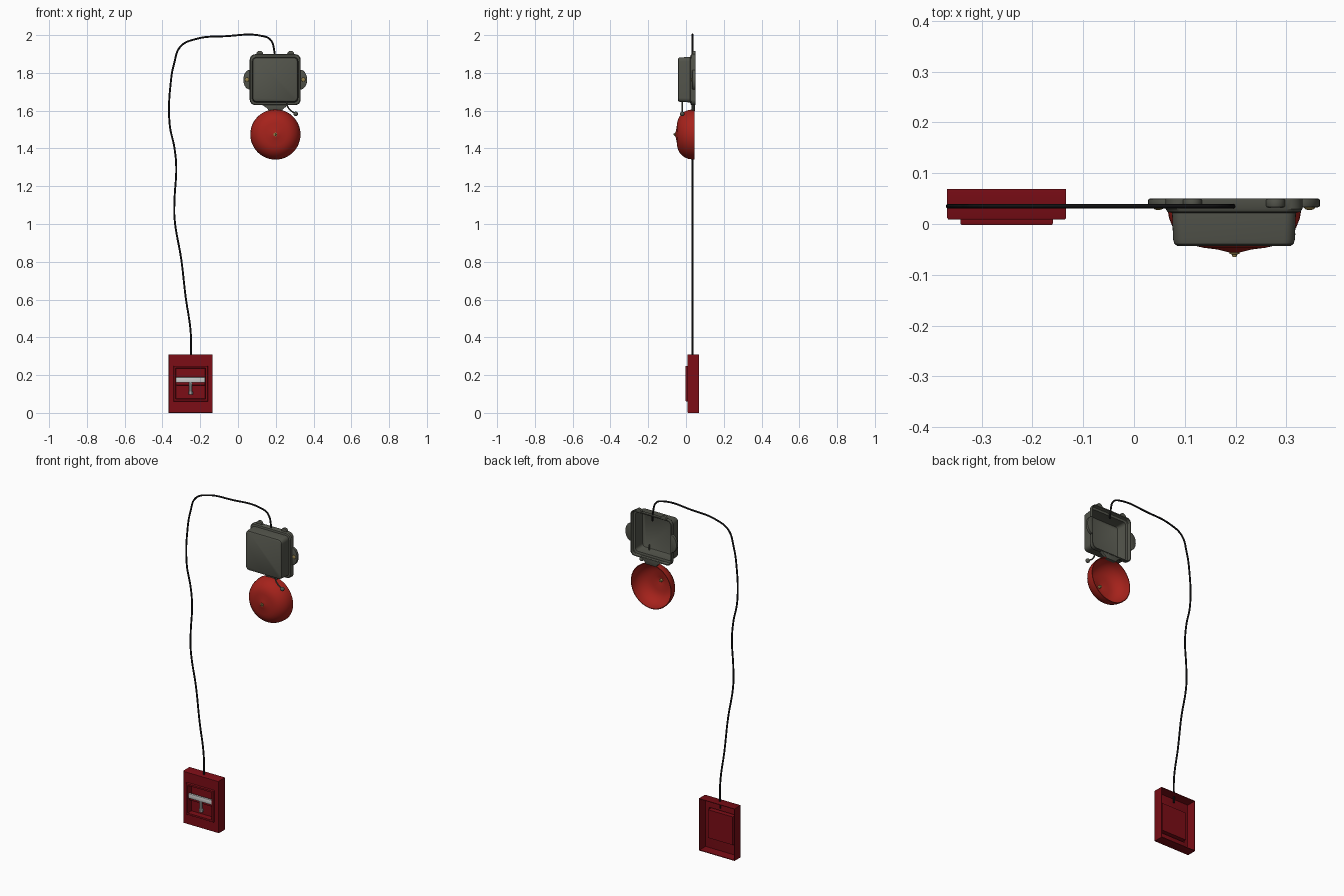
import bpy, bmesh
from math import cos, sin, pi

if "Cube" in bpy.data.objects:
    bpy.data.objects.remove(bpy.data.objects["Cube"])


def material(name, rgb):
    m = bpy.data.materials.new(name)
    m.diffuse_color = (*rgb, 1)
    m.use_nodes = True
    m.node_tree.nodes["Principled BSDF"].inputs["Base Color"].default_value = m.diffuse_color
    return m


DARK_RED = material("dark_red", (0.2, 0.004, 0.008))
RED = material("bell_red", (0.38, 0.016, 0.011))
GREY = material("housing_grey", (0.085, 0.088, 0.07))
BLACK = material("cable_black", (0.01, 0.01, 0.011))
BRASS = material("brass", (0.3, 0.22, 0.07))
STEEL = material("steel", (0.55, 0.55, 0.56))


def finish(ob, mat, wall=0, bevel=0):
    """Add material, wall thickness or bevel, and angle-based smoothing."""
    ob.data.materials.clear()
    ob.data.materials.append(mat)
    bpy.ops.object.select_all(action='DESELECT')
    ob.select_set(True)
    bpy.context.view_layer.objects.active = ob
    if wall:
        s = ob.modifiers.new("wall", 'SOLIDIFY')
        s.thickness, s.offset, s.use_even_offset = wall, -1, True
        bpy.ops.object.modifier_apply(modifier="wall")
    if bevel:
        b = ob.modifiers.new("bevel", 'BEVEL')
        b.width, b.segments = bevel, 2
        bpy.ops.object.modifier_apply(modifier="bevel")
    bpy.ops.object.shade_smooth_by_angle(angle=0.6)
    return ob


def to_object(name, bm):
    me = bpy.data.meshes.new(name)
    bm.to_mesh(me)
    bm.free()
    ob = bpy.data.objects.new(name, me)
    bpy.context.collection.objects.link(ob)
    return ob


def loft(name, cx, cz, rings, mat, seg=6, wall=0, close_back=False):
    """Join rounded-rectangle rings (w, h, y, corner) from back to front, front capped."""
    bm = bmesh.new()
    loops = []
    for w, h, y, r in rings:
        loop = []
        for q, (sx, sz) in enumerate(((1, 1), (-1, 1), (-1, -1), (1, -1))):
            for k in range(seg + 1):
                a = (q + (k / seg if seg else 0)) * pi / 2
                dx, dz = (r * cos(a), r * sin(a)) if seg else (0, 0)
                rr = r if seg else 0
                loop.append(bm.verts.new((cx + sx * (w / 2 - rr) + dx, y,
                                          cz + sz * (h / 2 - rr) + dz)))
        loops.append(loop)
    n = len(loops[0])
    for a, b in zip(loops, loops[1:]):
        for i in range(n):
            j = (i + 1) % n
            bm.faces.new((a[i], a[j], b[j], b[i]))
    bm.faces.new(loops[-1])
    if close_back:
        bm.faces.new(loops[0][::-1])
    bmesh.ops.remove_doubles(bm, verts=bm.verts, dist=1e-5)
    return finish(to_object(name, bm), mat, wall)


def round_loft(name, cx, cz, profile, mat, **kw):
    return loft(name, cx, cz, [(2 * r, 2 * r, y, r) for r, y in profile], mat, **kw)


def plate(name, outline, y0, y1, mat, bevel=0.003):
    """Extrude an x-z outline along y."""
    bm = bmesh.new()
    f = bm.faces.new([bm.verts.new((x, y0, z)) for x, z in outline])
    g = bmesh.ops.extrude_face_region(bm, geom=[f])
    for v in g['geom']:
        if isinstance(v, bmesh.types.BMVert):
            v.co.y = y1
    bmesh.ops.recalc_face_normals(bm, faces=bm.faces)
    return finish(to_object(name, bm), mat, bevel=bevel)


def rect(cx, cz, w, h):
    return [(cx - w / 2, cz - h / 2), (cx + w / 2, cz - h / 2),
            (cx + w / 2, cz + h / 2), (cx - w / 2, cz + h / 2)]


def fan(cx, cz, rx, rz, start):
    return [(cx + rx * cos(start + pi * k / 14), cz + rz * sin(start + pi * k / 14))
            for k in range(15)]


def tube(name, pts, radius, mat):
    cu = bpy.data.curves.new(name, 'CURVE')
    cu.dimensions = '3D'
    cu.bevel_depth, cu.bevel_resolution, cu.resolution_u = radius, 3, 8
    cu.use_fill_caps = True
    sp = cu.splines.new('BEZIER')
    sp.bezier_points.add(len(pts) - 1)
    for bp, p in zip(sp.bezier_points, pts):
        bp.co = p
        bp.handle_left_type = bp.handle_right_type = 'AUTO'
    ob = bpy.data.objects.new(name, cu)
    bpy.context.collection.objects.link(ob)
    bpy.ops.object.select_all(action='DESELECT')
    ob.select_set(True)
    bpy.context.view_layer.objects.active = ob
    bpy.ops.object.convert(target='MESH')
    return finish(bpy.context.object, mat)


def ball(name, co, r, mat, scale=(1, 1, 1)):
    bpy.ops.mesh.primitive_uv_sphere_add(segments=16, ring_count=10, radius=r, location=co)
    ob = bpy.context.object
    ob.name, ob.scale = name, scale
    return finish(ob, mat)


# Pull station: open-backed box with raised frame and recess
PX, PZ = -0.251, 0.155
loft("pull_box", PX, PZ, [
    (0.234, 0.310, 0.069, 0), (0.234, 0.310, 0.012, 0), (0.230, 0.306, 0.009, 0),
    (0.182, 0.188, 0.009, 0), (0.182, 0.188, 0.001, 0), (0.178, 0.184, -0.002, 0),
    (0.158, 0.164, -0.002, 0), (0.154, 0.160, 0.030, 0)],
    DARK_RED, seg=0, wall=0.004)
plate("recess_ledge", rect(PX, 0.155, 0.154, 0.018), 0.010, 0.031, DARK_RED, 0.002)

# T-shaped pull handle
plate("handle_bar", rect(PX, 0.175, 0.154, 0.028), 0.000, 0.014, STEEL)
tube("handle_stem", [(PX, 0.011, 0.165), (PX, 0.011, 0.10)], 0.008, STEEL)
tube("handle_tip", [(PX, 0.011, 0.114), (PX, 0.011, 0.097)], 0.012, STEEL)

# Cable from pull station to bell housing
path = [(-0.25, 0.27), (-0.25, 0.42), (-0.278, 0.62), (-0.30, 0.81), (-0.336, 1.03),
        (-0.336, 1.13), (-0.327, 1.30), (-0.336, 1.40), (-0.362, 1.53), (-0.356, 1.75),
        (-0.338, 1.85), (-0.304, 1.94), (-0.22, 1.98), (-0.07, 1.994), (0.13, 1.995),
        (0.172, 1.975), (0.193, 1.91), (0.197, 1.86)]
tube("cable", [(x, 0.035, z) for x, z in path], 0.005, BLACK)

# Bell housing: open-backed shell with a flange and raised cover
HX, HZ = 0.197, 1.764
loft("bell_housing", HX, HZ, [
    (0.270, 0.270, 0.050, 0.030), (0.270, 0.270, 0.030, 0.030),
    (0.262, 0.262, 0.024, 0.028), (0.244, 0.240, 0.022, 0.022),
    (0.240, 0.236, -0.030, 0.022), (0.235, 0.231, -0.039, 0.021),
    (0.224, 0.220, -0.043, 0.019)], GREY, wall=0.005)

# Mounting ears with screws, and lugs on top
for side, sx, start in (("left", -1, pi / 2), ("right", 1, -pi / 2)):
    plate(side + "_ear", fan(HX + sx * 0.132, HZ, 0.037, 0.053, start), 0.033, 0.050, GREY)
    ball(side + "_ear_screw", (HX + sx * 0.149, 0.033, HZ), 0.011, BRASS, (1, 0.5, 1))
    plate(side + "_top_lug", fan(HX + sx * 0.082, 1.896, 0.019, 0.021, 0), 0.033, 0.050, GREY)

# Bracket between housing and bell
plate("bell_bracket", [(0.12, 1.636), (0.155, 1.612), (0.165, 1.598), (0.232, 1.598),
                       (0.242, 1.612), (0.275, 1.636)], 0.028, 0.048, GREY)

# Bell dome and its centre bolt
round_loft("bell_dome", 0.198, 1.474, [
    (0.133, 0.046), (0.132, 0.030), (0.129, 0.012), (0.122, -0.006), (0.110, -0.022),
    (0.095, -0.035), (0.078, -0.043), (0.060, -0.047), (0.035, -0.050), (0.022, -0.053),
    (0.010, -0.056)], RED, seg=12, wall=0.004)
round_loft("bell_bolt", 0.198, 1.474, [
    (0.007, -0.040), (0.010, -0.054), (0.010, -0.059), (0.005, -0.060), (0.004, -0.065)],
    BRASS, seg=3, close_back=True)

# Clapper rod and ball
tube("clapper_rod", [(0.255, -0.02, 1.68), (0.257, -0.02, 1.64), (0.272, -0.02, 1.608),
                     (0.304, -0.02, 1.584)], 0.004, GREY)
ball("clapper_ball", (0.306, -0.02, 1.583), 0.012, GREY)
